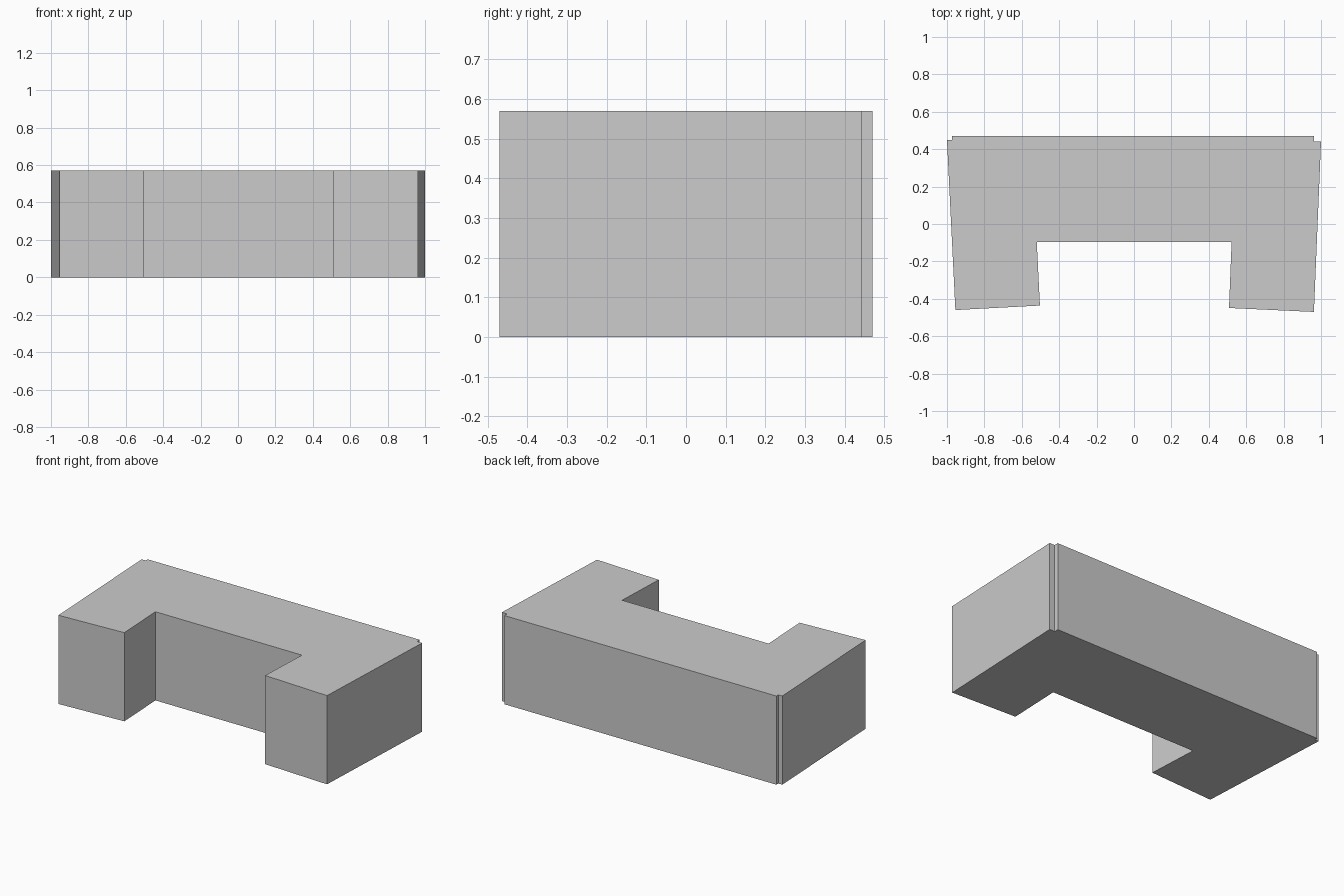
import bpy
import bmesh

if "Cube" in bpy.data.objects:
    bpy.data.objects.remove(bpy.data.objects["Cube"])

HEIGHT = 0.57

# U-shaped footprint: slightly tapering wings, small notches at the back corners
footprint = [
    (-0.955, -0.46), (-0.503, -0.436), (-0.52, -0.096), (0.522, -0.096),
    (0.508, -0.449), (0.962, -0.47), (1.0, 0.442), (0.963, 0.442),
    (0.963, 0.47), (-0.972, 0.47), (-0.972, 0.45), (-1.0, 0.45),
]


def extruded_block(name, outline, height):
    bm = bmesh.new()
    base = bm.faces.new([bm.verts.new((x, y, 0)) for x, y in outline])
    result = bmesh.ops.extrude_face_region(bm, geom=[base], use_keep_orig=True)
    top = [v for v in result["geom"] if isinstance(v, bmesh.types.BMVert)]
    bmesh.ops.translate(bm, verts=top, vec=(0, 0, height))
    bmesh.ops.recalc_face_normals(bm, faces=bm.faces)
    mesh = bpy.data.meshes.new(name)
    bm.to_mesh(mesh)
    bm.free()
    obj = bpy.data.objects.new(name, mesh)
    bpy.context.collection.objects.link(obj)
    return obj


# Building mass
extruded_block("building_block", footprint, HEIGHT)
